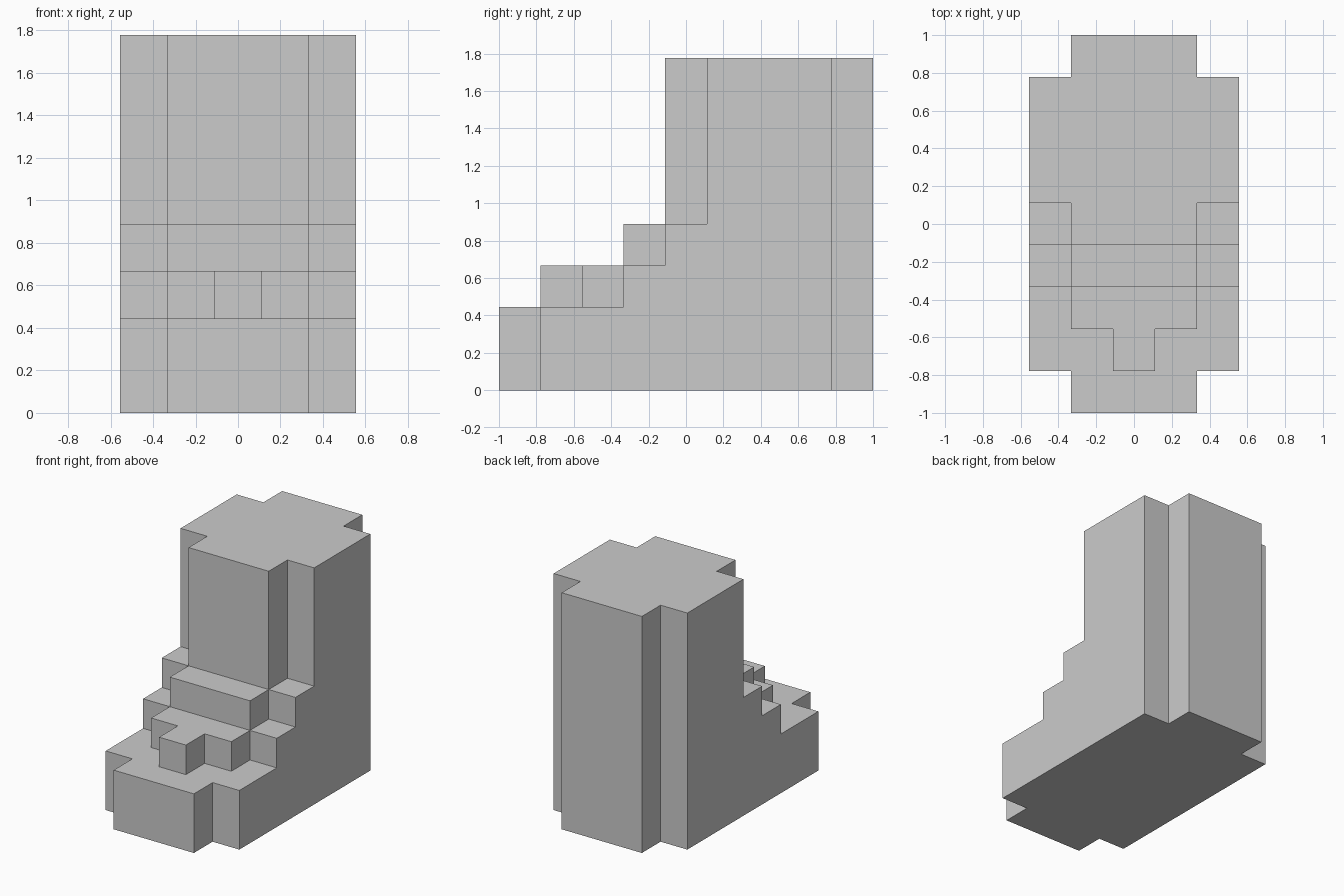
import bpy, bmesh, math

if "Cube" in bpy.data.objects:
    bpy.data.objects.remove(bpy.data.objects["Cube"])

U = 2 / 9  # the whole model sits on a grid of 9 units front to back


def tier(name, half_plan, z0, z1):
    """Prism from the right half of a plan outline (front to back), mirrored in x."""
    plan = half_plan + [(-x, y) for x, y in reversed(half_plan)]
    bm = bmesh.new()
    base = bm.faces.new([bm.verts.new((x * U, y * U, z0 * U)) for x, y in plan])
    ext = bmesh.ops.extrude_face_region(bm, geom=[base])
    top = [g for g in ext["geom"] if isinstance(g, bmesh.types.BMVert)]
    bmesh.ops.translate(bm, verts=top, vec=(0, 0, (z1 - z0) * U))
    bmesh.ops.recalc_face_normals(bm, faces=bm.faces)
    mesh = bpy.data.meshes.new(name)
    bm.to_mesh(mesh)
    bm.free()
    obj = bpy.data.objects.new(name, mesh)
    bpy.context.collection.objects.link(obj)
    return obj


# back end shared by every tier: notched corners
back = [(2.5, 3.5), (1.5, 3.5), (1.5, 4.5)]


def notched(front):
    """Front notched by one unit at the corners, with the shared back."""
    return [(1.5, front), (1.5, front + 1), (2.5, front + 1)] + back


body = tier("stepped_body", notched(-4.5), 0, 2)
steps = [
    tier("lower_step", [(0.5, -3.5), (0.5, -2.5), (1.5, -2.5),
                        (1.5, -1.5), (2.5, -1.5)] + back, 2, 3),
    tier("upper_step", notched(-1.5), 3, 4),
    tier("tower", notched(-0.5), 4, 8),
]

# fuse the tiers into one closed body
bpy.context.view_layer.objects.active = body
for part in steps:
    mod = body.modifiers.new("union", "BOOLEAN")
    mod.operation = "UNION"
    mod.solver = "EXACT"
    mod.object = part
    bpy.ops.object.modifier_apply(modifier=mod.name)
    bpy.data.objects.remove(part)

# merge coplanar faces left by the stacking
bm = bmesh.new()
bm.from_mesh(body.data)
bmesh.ops.remove_doubles(bm, verts=bm.verts, dist=1e-4)
bmesh.ops.dissolve_limit(bm, angle_limit=math.radians(1),
                         verts=bm.verts, edges=bm.edges)
bm.to_mesh(body.data)
bm.free()
